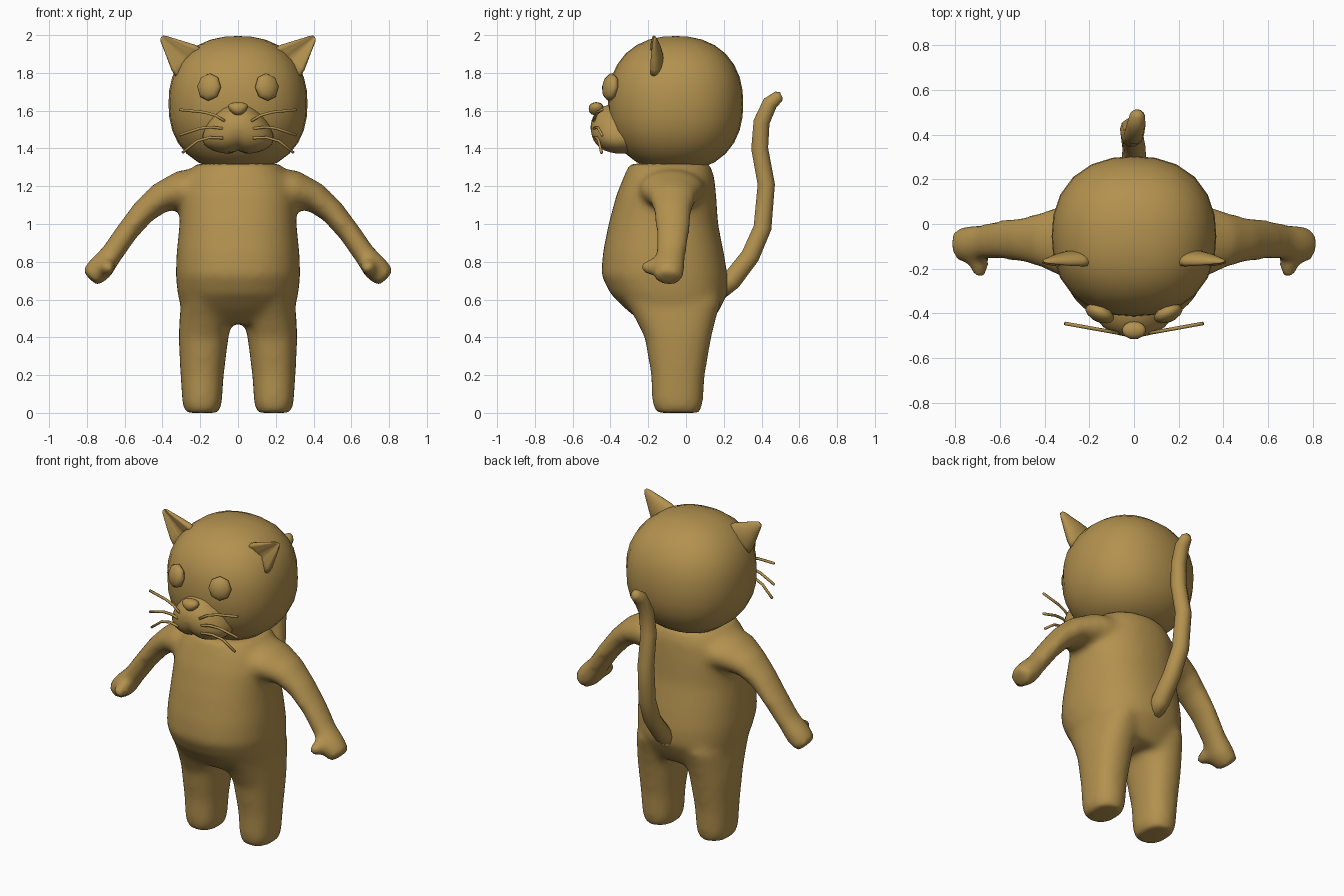
import bpy, bmesh, math
from mathutils import Vector, Matrix

cube = bpy.data.objects.get("Cube")
if cube:
    bpy.data.objects.remove(cube)

fur = bpy.data.materials.new("tan_fur")
fur.use_nodes = True
fur.diffuse_color = (0.45, 0.285, 0.077, 1)
fur.node_tree.nodes["Principled BSDF"].inputs["Base Color"].default_value = fur.diffuse_color

X, Y, Z = Vector((1, 0, 0)), Vector((0, 1, 0)), Vector((0, 0, 1))


def finish(name, bm):
    bmesh.ops.recalc_face_normals(bm, faces=bm.faces)
    for f in bm.faces:
        f.smooth = True
    mesh = bpy.data.meshes.new(name)
    bm.to_mesh(mesh)
    bm.free()
    mesh.materials.append(fur)
    obj = bpy.data.objects.new(name, mesh)
    bpy.context.collection.objects.link(obj)
    return obj


def spow(v, e):
    return math.copysign(abs(v) ** e, v)


def loft(bm, rings, side, sides=24, p=2.0, tangent=None, dish=0.0):
    """Skin rings of (centre, half size along side, half size across)."""
    loops = []
    for i, (c, ru, rv) in enumerate(rings):
        ahead, behind = rings[min(i + 1, len(rings) - 1)][0], rings[max(i - 1, 0)][0]
        t = tangent or (Vector(ahead) - Vector(behind)).normalized()
        across = t.cross(side).normalized()
        u_axis = across.cross(t)
        loop = []
        for k in range(sides):
            a = math.tau * k / sides
            u, v = spow(math.cos(a), 2 / p), spow(math.sin(a), 2 / p)
            pos = Vector(c) + u_axis * u * ru + across * v * rv
            if dish and pos.y < c[1] and abs(u) < 0.75:
                pos.y += dish * rv * (1 - abs(u))
            loop.append(bm.verts.new(pos))
        loops.append(loop)
    for a, b in zip(loops, loops[1:]):
        for k in range(sides):
            n = (k + 1) % sides
            bm.faces.new((a[k], a[n], b[n], b[k]))
    bm.faces.new(loops[0])
    bm.faces.new(loops[-1])


def blob(name, centre, radii, p=2.0, segs=24, rows=16, rot=Matrix.Identity(3), shape=None):
    """Rounded box or ellipsoid, optionally reshaped in unit space."""
    bm = bmesh.new()
    bmesh.ops.create_uvsphere(bm, u_segments=segs, v_segments=rows, radius=1)
    for v in bm.verts:
        co = v.co / sum(abs(c) ** p for c in v.co) ** (1 / p)
        if shape:
            co = shape(co)
        v.co = rot @ Vector([c * r for c, r in zip(co, radii)]) + Vector(centre)
    return finish(name, bm)


# Body: torso, legs and arms fused into one soft skin
bm = bmesh.new()
torso = [  # height, half width, front, back
    (0.47, 0.27, -0.22, 0.13), (0.55, 0.30, -0.32, 0.18), (0.63, 0.32, -0.40, 0.22),
    (0.73, 0.33, -0.45, 0.22), (0.85, 0.325, -0.44, 0.20), (1.0, 0.31, -0.41, 0.17),
    (1.15, 0.305, -0.37, 0.16), (1.25, 0.28, -0.33, 0.15), (1.32, 0.22, -0.30, 0.125)]
loft(bm, [((0, (f + b) / 2, z), w, (b - f) / 2) for z, w, f, b in torso], X, 40, 2.3, Z)

leg = [  # height, inner, outer, front, back
    (0.0, 0.10, 0.28, -0.16, 0.075), (0.05, 0.085, 0.295, -0.18, 0.09),
    (0.2, 0.075, 0.305, -0.185, 0.10), (0.4, 0.05, 0.315, -0.22, 0.135),
    (0.5, 0.03, 0.31, -0.27, 0.16), (0.6, 0.03, 0.30, -0.33, 0.19)]
arm = [  # x, y, height, depth radius, thickness radius
    (0.15, -0.08, 1.18, 0.20, 0.12), (0.30, -0.075, 1.18, 0.17, 0.105),
    (0.41, -0.07, 1.14, 0.125, 0.08), (0.50, -0.07, 1.065, 0.10, 0.067),
    (0.59, -0.07, 0.955, 0.09, 0.06), (0.67, -0.08, 0.84, 0.08, 0.06),
    (0.73, -0.09, 0.765, 0.085, 0.072), (0.785, -0.095, 0.71, 0.075, 0.06)]
thumb = [(0.71, -0.10, 0.77, 0.05), (0.69, -0.19, 0.77, 0.045), (0.685, -0.235, 0.775, 0.03)]
for s in (-1, 1):
    loft(bm, [((s * (i + o) / 2, (f + b) / 2, z), (o - i) / 2, (b - f) / 2)
              for z, i, o, f, b in leg], X, 24, 2.3, Z)
    loft(bm, [((s * x, y, z), d, t) for x, y, z, d, t in arm], Y)
    loft(bm, [((s * x, y, z), r, r) for x, y, z, r in thumb], X, 12)
body = finish("body", bm)
fuse = body.modifiers.new("fuse", 'REMESH')
fuse.mode = 'VOXEL'
fuse.voxel_size = 0.018
fuse.use_smooth_shade = True
soften = body.modifiers.new("soften", 'SMOOTH')
soften.factor = 0.5
soften.iterations = 16

# Head
blob("head", (0, -0.055, 1.637), (0.368, 0.358, 0.358), 2.3)


# Muzzle: narrow at the top, with a small cleft under the mouth
def muzzle_shape(co):
    co.x *= 0.92 - 0.32 * co.z
    if co.z < 0:
        co.z += 0.15 * math.exp(-(co.x / 0.15) ** 2)
    return co


blob("muzzle", (0, -0.34, 1.505), (0.19, 0.165, 0.135), 2.3, 32, 20, shape=muzzle_shape)


# Nose: wide at the top, tapering down
def nose_shape(co):
    co.x *= 0.85 + 0.3 * co.z
    return co


blob("nose", (0, -0.475, 1.61), (0.058, 0.04, 0.035), 2.2, 16, 10, shape=nose_shape)

# Eyes, ears and whiskers on both sides
ear = [(0.0, 0.105, 0.045), (0.25, 0.092, 0.046), (0.5, 0.066, 0.038),
       (0.75, 0.040, 0.025), (0.93, 0.022, 0.014), (1.0, 0.010, 0.006)]
root, tip = Vector((0.25, -0.165, 1.845)), Vector((0.405, -0.17, 1.99))
whiskers = {
    "upper": [(0.07, 1.545), (0.12, 1.575), (0.18, 1.592), (0.31, 1.605)],
    "middle": [(0.08, 1.505), (0.14, 1.513), (0.20, 1.507), (0.31, 1.47)],
    "lower": [(0.08, 1.455), (0.15, 1.458), (0.215, 1.44), (0.295, 1.377)]}
for s, label in ((1, "left"), (-1, "right")):
    tilt = Matrix.Rotation(s * math.radians(24), 3, 'Z') @ Matrix.Rotation(math.radians(82), 3, 'X')
    blob(label + "_eye", (s * 0.153, -0.40, 1.725), (0.068, 0.074, 0.038), 2, 8, 8, tilt)

    bm = bmesh.new()
    flip = Vector((s, 1, 1))
    loft(bm, [(root.lerp(tip, t) * flip, w, d) for t, w, d in ear],
         Vector((s * 0.68, 0, -0.73)), 24, dish=1.1)
    finish(label + "_ear", bm)

    for place, pts in whiskers.items():
        bm = bmesh.new()
        loft(bm, [((s * x, -0.50 + 0.18 * x, z), 0.008, 0.008) for x, z in pts], Y, 6)
        finish(f"{label}_{place}_whisker", bm)

# Tail
tail = [  # x, y, height, radius
    (0, 0.17, 0.64, 0.05), (0, 0.24, 0.70, 0.055), (0, 0.34, 0.83, 0.052),
    (-0.01, 0.405, 0.98, 0.05), (-0.015, 0.425, 1.21, 0.048), (-0.01, 0.39, 1.40, 0.047),
    (0, 0.40, 1.54, 0.045), (0.01, 0.445, 1.64, 0.042), (0.015, 0.49, 1.675, 0.033),
    (0.015, 0.505, 1.682, 0.018)]
bm = bmesh.new()
loft(bm, [((x, y, z), r, r) for x, y, z, r in tail], X, 10)
finish("tail", bm)
